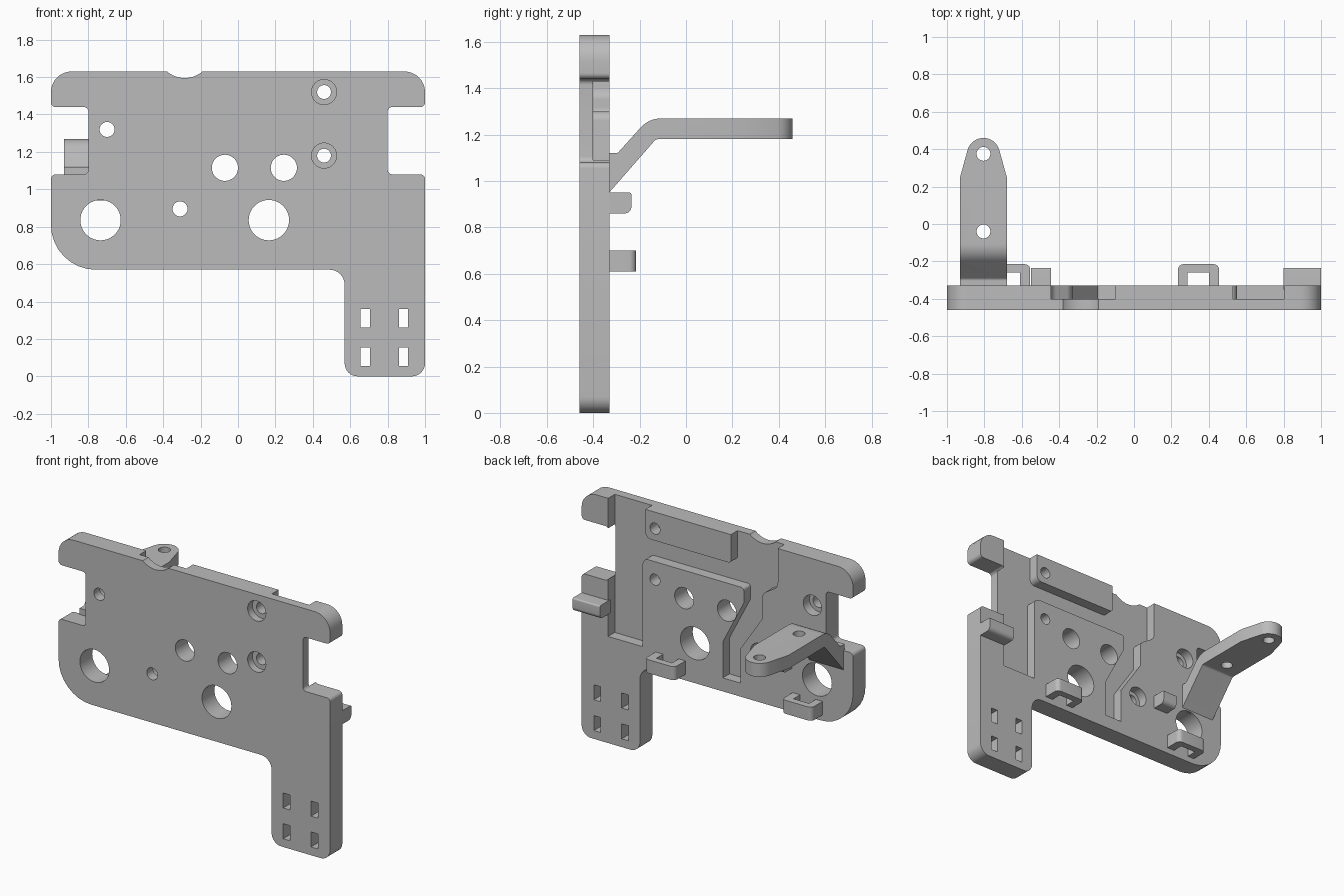
import bpy, bmesh, math
from mathutils import Vector

old = bpy.data.objects.get("Cube")
if old:
    bpy.data.objects.remove(old, do_unlink=True)

grey = bpy.data.materials.new("plain_grey")
grey.use_nodes = True
COLOR = (0.5, 0.5, 0.5, 1)
grey.diffuse_color = COLOR
grey.node_tree.nodes["Principled BSDF"].inputs["Base Color"].default_value = COLOR

FRONT, BACK, FLOOR = -0.46, -0.33, -0.40


def rounded(points, steps=8):
    """Outline from (u, v[, radius]) corners, with true arcs at rounded corners."""
    out = []
    for i, c in enumerate(points):
        p = Vector(c[:2])
        if len(c) < 3:
            out.append(p)
            continue
        a = (Vector(points[i - 1][:2]) - p).normalized()
        b = (Vector(points[(i + 1) % len(points)][:2]) - p).normalized()
        half, r = a.angle(b) / 2, c[2]
        center = p + (a + b).normalized() * r / math.sin(half)
        reach = r / math.tan(half)
        s = (p + a * reach - center).normalized()
        e = (p + b * reach - center).normalized()
        turn = s.angle_signed(e)
        for k in range(steps + 1):
            t = -turn * k / steps
            out.append(center + r * Vector((s.x * math.cos(t) - s.y * math.sin(t),
                                            s.x * math.sin(t) + s.y * math.cos(t))))
    return out


def prism(name, points, lo, hi, axis):
    """Extrude an outline along one axis."""
    place = {"x": lambda u, v: (lo, u, v), "y": lambda u, v: (u, lo, v),
             "z": lambda u, v: (u, v, lo)}[axis]
    shift = Vector([(hi - lo) * (axis == n) for n in "xyz"])
    bm = bmesh.new()
    face = bm.faces.new([bm.verts.new(place(*p)) for p in rounded(points)])
    top = bmesh.ops.extrude_face_region(bm, geom=[face])["geom"]
    bmesh.ops.translate(bm, vec=shift, verts=[g for g in top if isinstance(g, bmesh.types.BMVert)])
    bmesh.ops.recalc_face_normals(bm, faces=bm.faces[:])
    mesh = bpy.data.meshes.new(name)
    bm.to_mesh(mesh)
    bm.free()
    obj = bpy.data.objects.new(name, mesh)
    bpy.context.collection.objects.link(obj)
    mesh.materials.append(grey)
    return obj


def disc(u, v, r, lo, hi, axis="y", n=40):
    ring = [(u + r * math.cos(math.tau * k / n), v + r * math.sin(math.tau * k / n)) for k in range(n)]
    return prism("cutter", ring, lo, hi, axis)


def box(u0, u1, v0, v1, lo, hi, axis="y"):
    return prism("cutter", [(u0, v0), (u1, v0), (u1, v1), (u0, v1)], lo, hi, axis)


def select(obj):
    bpy.ops.object.select_all(action="DESELECT")
    obj.select_set(True)
    bpy.context.view_layer.objects.active = obj


def carve(obj, cutter, operation="DIFFERENCE"):
    cutter.hide_render = True
    mod = obj.modifiers.new("carve", "BOOLEAN")
    mod.operation, mod.solver, mod.object = operation, "EXACT", cutter
    select(obj)
    bpy.ops.object.modifier_apply(modifier=mod.name)
    bpy.data.objects.remove(cutter, do_unlink=True)


# Main plate with side notches and a leg
S = 0.025
plate = prism("main_plate", [
    (-1, 0.57, 0.24), (0.57, 0.57, 0.08), (0.57, 0, 0.07), (1, 0, 0.07),
    (1, 1.08, S), (0.8, 1.08, S), (0.8, 1.44, S), (1, 1.44, S), (1, 1.63, 0.11),
    (-1, 1.63, 0.11), (-1, 1.44, S), (-0.8, 1.44, S), (-0.8, 1.08, S), (-1, 1.08, S),
], FRONT, BACK, "y")

# Recessed channel winding around the raised back pads
carve(plate, prism("cutter", [
    (0.805, 1.7), (0.805, 0.71), (0.55, 0.71), (0.55, 1.30, 0.04), (-0.195, 1.30, 0.02),
    (-0.195, 1.20), (-0.04, 0.90), (-0.04, 0.66), (-0.17, 0.66), (-0.17, 0.89),
    (-0.33, 1.13), (-0.33, 1.30, 0.06), (-0.445, 1.37, 0.06), (-0.445, 1.7), (-0.1, 1.7),
    (-0.1, 1.44, 0.02), (0.53, 1.44, 0.04), (0.53, 1.7),
], FLOOR, BACK + 0.1, "y"))

# Shallow dip in the top edge
carve(plate, disc(-0.285, 1.741, 0.146, -0.6, 0, n=96))

# Through holes
for x, z, r in [(-0.735, 0.835, 0.108), (0.165, 0.835, 0.108), (-0.07, 1.115, 0.07),
                (0.245, 1.115, 0.07), (-0.70, 1.32, 0.04), (-0.31, 0.895, 0.04),
                (0.46, 1.52, 0.037), (0.46, 1.18, 0.037)]:
    carve(plate, disc(x, z, r, -0.6, 0))

# Counterbores, two from the front and two from the back
for z in (1.52, 1.18):
    carve(plate, disc(0.46, z, 0.067, -0.6, -0.41))
for x, z in [(-0.70, 1.32), (-0.31, 0.895)]:
    carve(plate, disc(x, z, 0.067, -0.395, 0))

# Tie slots in the leg
for x in (0.655, 0.86):
    for z in (0.055, 0.26):
        carve(plate, box(x, x + 0.05, z, z + 0.1, -0.6, 0))

# Bent bracket with a tapered, rounded tip
bracket = prism("bent_bracket", [
    (-0.34, 0.94), (-0.13, 1.18, 0.02), (0.46, 1.18), (0.46, 1.27),
    (-0.16, 1.27, 0.12), (-0.295, 1.12, 0.02), (-0.34, 1.12),
], -0.93, -0.68, "x")
C = -0.805
carve(bracket, prism("cutter", [
    (C - 0.125, -0.5), (C + 0.125, -0.5), (C + 0.125, 0.25),
    (C + 0.067, 0.46, 0.088), (C - 0.067, 0.46, 0.088), (C - 0.125, 0.25),
], 0.8, 1.5, "z"), "INTERSECT")
for y in (0.375, -0.04):
    carve(bracket, disc(C, y, 0.037, 0.7, 1.5, "z"))

# Small posts on the back
parts = [plate, bracket]
for name, x0, x1 in [("small_post", -0.55, -0.445), ("side_post", 0.8, 1.0)]:
    parts.append(prism(name, [(-0.35, 0.86), (-0.235, 0.86, 0.03),
                              (-0.235, 0.95, 0.01), (-0.35, 0.95)], x0, x1, "x"))

# Cable loops on the back
for name, x in [("left_cable_loop", 0.235), ("right_cable_loop", -0.775)]:
    parts.append(prism(name, [
        (x, -0.35), (x, -0.215, 0.03), (x + 0.22, -0.215, 0.03), (x + 0.22, -0.35),
        (x + 0.165, -0.35), (x + 0.165, -0.26), (x + 0.05, -0.26), (x + 0.05, -0.35),
    ], 0.61, 0.70, "z"))

for obj in parts:
    select(obj)
    bpy.ops.object.shade_smooth_by_angle(angle=math.radians(30))
